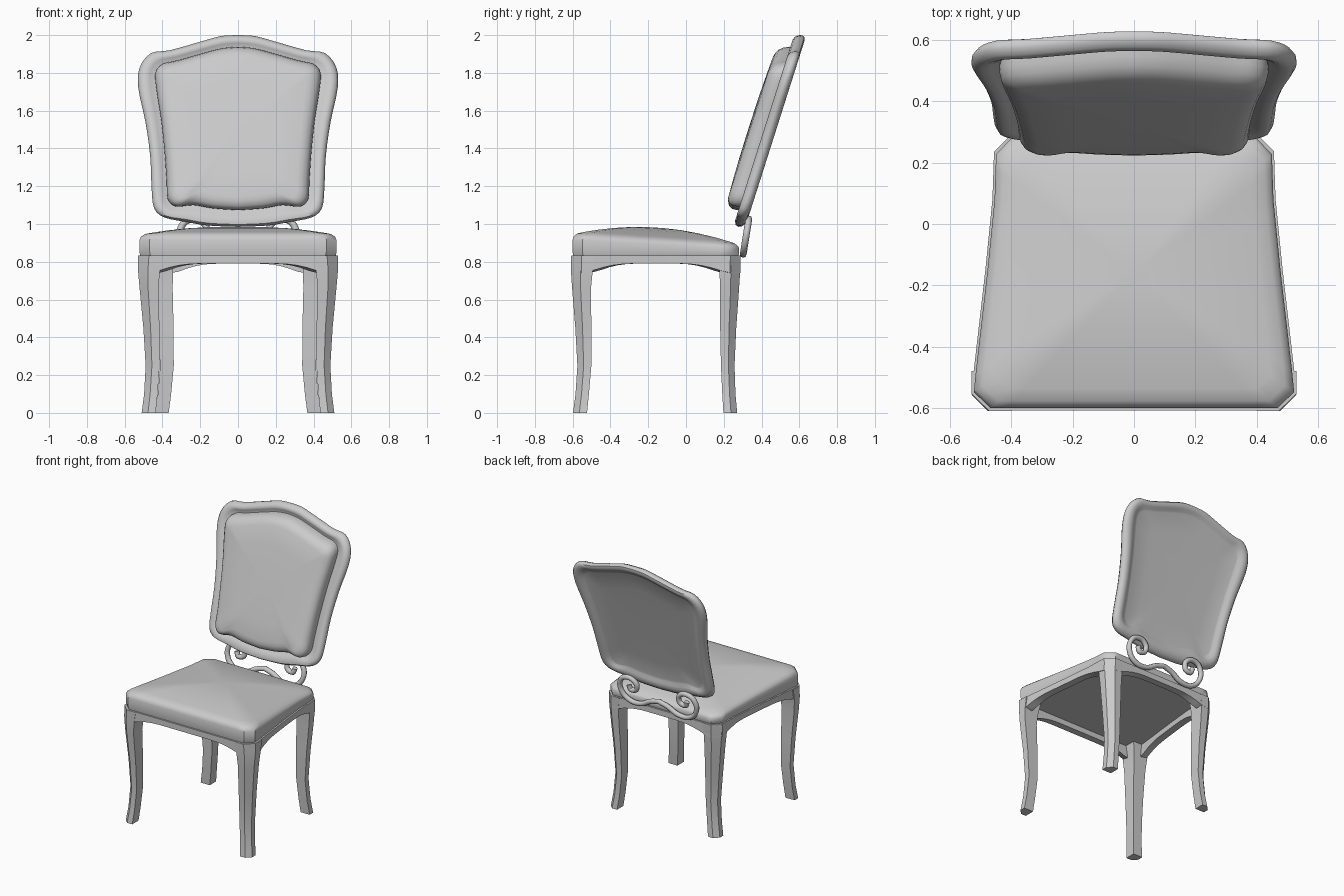
import bpy, bmesh, math
from mathutils import Vector

if "Cube" in bpy.data.objects:
    bpy.data.objects.remove(bpy.data.objects["Cube"], do_unlink=True)

grey = bpy.data.materials.new("plain_grey")
grey.use_nodes = True
grey.diffuse_color = (0.6, 0.6, 0.6, 1)
grey.node_tree.nodes["Principled BSDF"].inputs["Base Color"].default_value = (0.6, 0.6, 0.6, 1)


def loft(name, rings, caps=True, closed=False, angle=35):
    """Bridge equal closed rings of points into one smooth mesh."""
    bm = bmesh.new()
    vs = [[bm.verts.new(p) for p in r] for r in rings]
    pairs = list(zip(vs, vs[1:])) + ([(vs[-1], vs[0])] if closed else [])
    for a, b in pairs:
        for i in range(len(a)):
            j = (i + 1) % len(a)
            bm.faces.new((a[i], a[j], b[j], b[i]))
    if caps and not closed:
        bm.faces.new(vs[0])
        bm.faces.new(vs[-1])
    bmesh.ops.recalc_face_normals(bm, faces=bm.faces)
    me = bpy.data.meshes.new(name)
    bm.to_mesh(me)
    bm.free()
    ob = bpy.data.objects.new(name, me)
    bpy.context.collection.objects.link(ob)
    me.materials.append(grey)
    bpy.ops.object.select_all(action='DESELECT')
    ob.select_set(True)
    bpy.context.view_layer.objects.active = ob
    bpy.ops.object.shade_smooth_by_angle(angle=math.radians(angle))
    return ob


def smooth(pts, n=3):
    """Catmull-Rom curve through 2D points."""
    p = [Vector(q) for q in pts]
    p = [2 * p[0] - p[1]] + p + [2 * p[-1] - p[-2]]
    out = []
    for a, b, c, d in zip(p, p[1:], p[2:], p[3:]):
        for k in range(n):
            t = k / n
            out.append(0.5 * (2*b + (c - a)*t + (2*a - 5*b + 4*c - d)*t*t
                              + (3*b - a - 3*c + d)*t**3))
    return out + [p[-2]]


def mirror(half):
    """Close a half outline that starts and ends on x = 0."""
    return half + [Vector((-q.x, q.y)) for q in half[-2:0:-1]]


def subdivide(pts, step=0.05):
    out = []
    for a, b in zip(pts, pts[1:]):
        n = max(1, round((b - a).length / step))
        out += [a.lerp(b, k / n) for k in range(n)]
    return out + [pts[-1]]


# Seat plan outline
half = [Vector(p) for p in ((0, -.603), (.47, -.603), (.525, -.55), (.518, -.48),
        (.48, -.15), (.457, .08), (.452, .23), (.40, .283), (0, .283))]
plan = mirror(subdivide(half))
centre = Vector((0, -.16))

# Seat cushion: upright side, rounded rim, domed top
def cushion_ring(s, lift):
    pts = []
    for p in plan:
        q = centre + (p - centre) * s
        rim = .944 - .055 * (q.y + .6) / .88
        z = .83 + (rim - .83) * lift if lift < 1 else rim + .065 * (1 - s * s)
        pts.append((q.x, q.y, z))
    return pts

loft("seat_cushion", [cushion_ring(s, l) for s, l in
     ((.985, 0), (.995, .2), (.995, .75), (.98, .92), (.94, 1), (.85, 1), (.7, 1),
      (.5, 1), (.3, 1), (.1, 1))], angle=40)

# Seat rail with a bottom edge that sweeps down to the legs
corners = [Vector((sx * x, y)) for sx in (1, -1) for x, y in ((.48, -.56), (.40, .24))]

def rail_ring(s, bottom):
    pts = []
    for p in plan:
        q = centre + (p - centre) * s
        d = min((p - c).length for c in corners)
        t = min(1, max(0, 1 - (d - .05) / .25))
        pts.append((q.x, q.y, .79 - .05 * t ** 2.5 if bottom else .832))
    return pts

loft("seat_rail", [rail_ring(1.01, False), rail_ring(1.01, True),
                   rail_ring(.9, True), rail_ring(.9, False)], closed=True)

# Curved legs: height, outer corner x, outer corner y, thickness
front = ((.83, .53, -.61, .13), (.75, .529, -.609, .115), (.66, .521, -.603, .1),
         (.45, .501, -.586, .085), (.25, .489, -.575, .074), (.1, .497, -.585, .071),
         (0, .51, -.598, .074))
rear = ((.83, .457, .29, .12), (.75, .454, .287, .11), (.66, .446, .281, .1),
        (.45, .426, .266, .085), (.25, .412, .257, .072), (.1, .424, .262, .07),
        (0, .44, .271, .073))

def leg(name, rows, sx):
    rings = []
    sy = math.copysign(1, rows[0][2])
    for z, x, y, w in rows:
        c = .45 * w
        shape = ((c, 0), (w, 0), (w, w), (0, w), (0, c))
        rings.append([(sx * (x - a), y - sy * b, z) for a, b in shape])
    loft(name, rings)

for side, sx in (("left", 1), ("right", -1)):
    leg("front_leg_" + side, front, sx)
    leg("rear_leg_" + side, rear, sx)

# Backrest outlines, bottom to top: outer frame edge and upholstery edge
outer = mirror(smooth(((0, .985), (.16, .992), (.28, 1.012), (.39, 1.035), (.445, 1.085),
        (.458, 1.2), (.465, 1.36), (.49, 1.54), (.528, 1.72), (.52, 1.83), (.46, 1.905),
        (.36, 1.92), (.2, 1.965), (.09, 1.995), (0, 2))))
inner = mirror(smooth(((0, 1.085), (.13, 1.095), (.23, 1.112), (.32, 1.1), (.362, 1.14),
        (.367, 1.23), (.378, 1.38), (.395, 1.55), (.42, 1.72), (.425, 1.8), (.39, 1.84),
        (.31, 1.86), (.17, 1.9), (.08, 1.922), (0, 1.93))))

def back_ring(t, depth, shrink=1):
    """Blend from outer to inner outline, then shrink about the middle, on the leaning plane."""
    mid = Vector((0, 1.5))
    pts = []
    for o, i in zip(outer, inner):
        p = mid + (o + (i - o) * t - mid) * shrink
        pts.append((p.x, .288 + .318 * (p.y - 1) + depth, p.y))
    return pts

# Moulded frame with a shallow rear panel
loft("back_frame", [back_ring(*r) for r in
     ((1.1, -.01), (.8, -.014), (.6, -.026), (.35, -.034), (.12, -.026), (0, -.006),
      (.02, .01), (.15, .025), (.4, .031), (.65, .024), (.85, .012), (1, .008),
      (1, .006, .7), (1, .004, .35), (1, .004, .08))], angle=50)

# Padded front of the backrest
loft("back_cushion", [back_ring(*r) for r in
     ((.9, -.005), (.88, -.04), (.95, -.07), (1.1, -.09), (1.35, -.103), (1.6, -.109),
      (1.6, -.114, .7), (1.6, -.117, .4), (1.6, -.118, .1))], angle=50)

# Scrolled connector between seat and backrest
path = smooth(((0, .905), (.07, .885), (.14, .848), (.22, .842), (.285, .88), (.31, .95),
        (.28, 1.012), (.215, 1.025), (.17, .99), (.178, .945), (.22, .935), (.235, .968)), 4)
path = [Vector((-p.x, p.y)) for p in path[:0:-1]] + path
rings = []
for k, p in enumerate(path):
    d = (path[min(k + 1, len(path) - 1)] - path[max(k - 1, 0)]).normalized()
    ring = []
    for j in range(8):
        a = math.tau * j / 8
        u, v = .018 * math.cos(a), .018 * math.sin(a)
        ring.append((p.x - d.y * u, .303 + .16 * (p.y - .84) + v, p.y + d.x * u))
    rings.append(ring)
loft("scroll_support", rings, angle=60)
